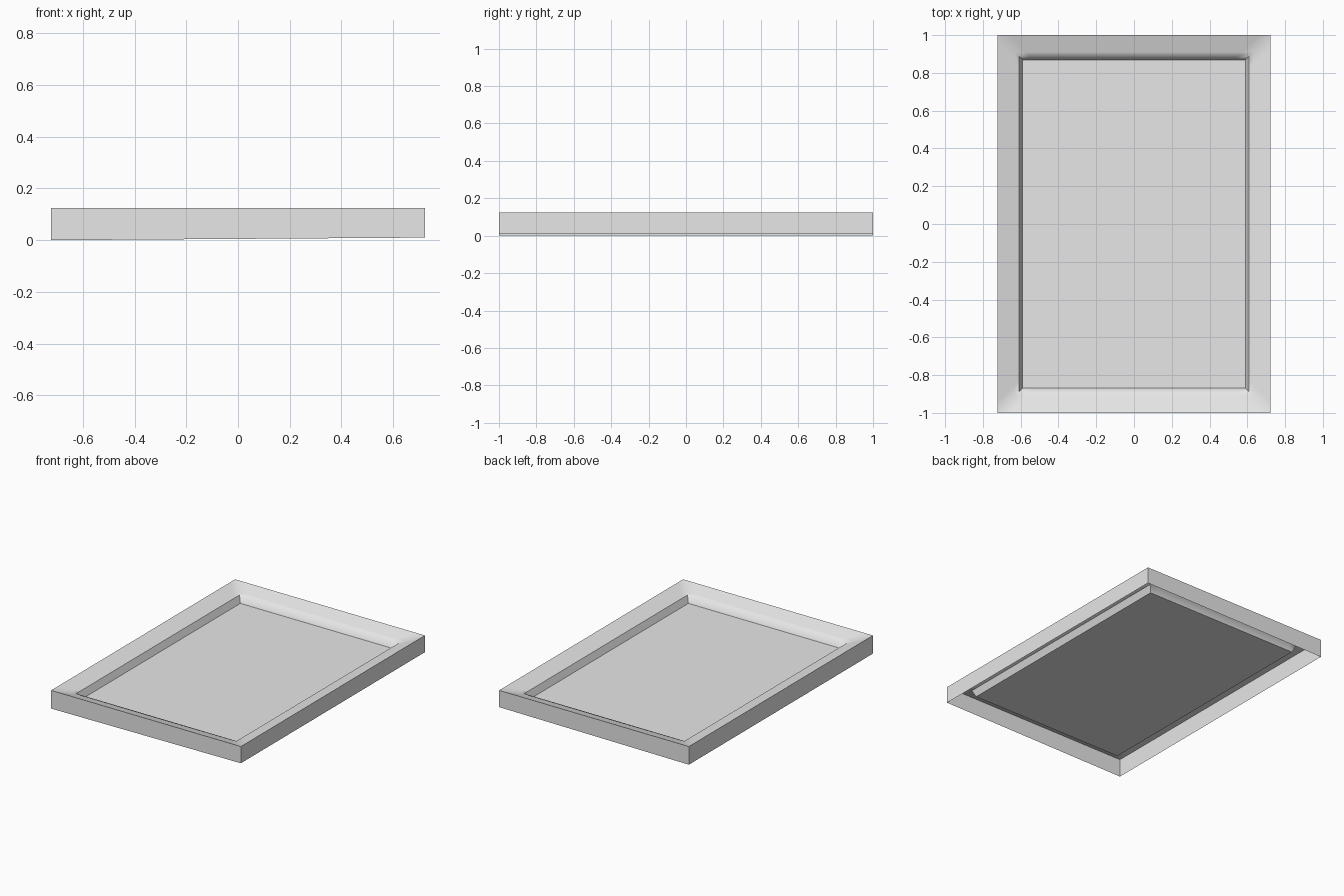
import bpy, bmesh

cube = bpy.data.objects.get("Cube")
if cube:
    bpy.data.objects.remove(cube, do_unlink=True)

# Single plain grey finish
grey = bpy.data.materials.new("plain_grey")
grey.use_nodes = True
colour = (0.8, 0.8, 0.8, 1)
grey.diffuse_color = colour
grey.node_tree.nodes["Principled BSDF"].inputs["Base Color"].default_value = colour

HALF_X, HALF_Y = 0.722, 1.0
SUPPORT = 0.06      # points beside each corner keep the blended mitre narrow


def ring(bm, inset, height):
    """Rectangular loop with a support point on either side of each corner."""
    w, h = HALF_X - inset, HALF_Y - inset
    a, b = w - SUPPORT, h - SUPPORT
    points = [(-a, -h), (a, -h), (w, -h), (w, -b), (w, b), (w, h),
              (a, h), (-a, h), (-w, h), (-w, b), (-w, -b), (-w, -h)]
    return [bm.verts.new((x, y, height)) for x, y in points]


def finish(name, bm):
    mesh = bpy.data.meshes.new(name)
    bm.to_mesh(mesh)
    bm.free()
    mesh.materials.append(grey)
    obj = bpy.data.objects.new(name, mesh)
    bpy.context.collection.objects.link(obj)


# Hollow frame: outer wall, sloping rim and steep inner lip
bm = bmesh.new()
profile = [(0, 0), (0, 0.125), (0.09, 0.097), (0.112, 0.09), (0.132, 0.045)]
rings = [ring(bm, inset, z) for inset, z in profile]
for level, (low, high) in enumerate(zip(rings, rings[1:])):
    for i in range(len(low)):
        j = (i + 1) % len(low)
        face = bm.faces.new((low[i], low[j], high[j], high[i]))
        face.smooth = level > 0

# The wall's lower edge rises very slightly across the width
for v in rings[0]:
    v.co.z = 0.01 * (v.co.x + HALF_X) / (2 * HALF_X)

# Crisp outer corners, lip corners and long lip edges; soft rim elsewhere
bm.normal_update()
for edge in bm.edges:
    ends = set(edge.verts)
    on_top = ends <= set(rings[1])
    on_lip = ends <= set(rings[3])
    long_side = abs(edge.verts[0].co.x - edge.verts[1].co.x) < 0.001
    lip_corner = (ends & set(rings[3]) and ends & set(rings[4])
                  and all(abs(v.co.x) > 0.58 and abs(v.co.y) > 0.86 for v in ends))
    if on_top or (on_lip and long_side) or lip_corner:
        edge.smooth = False
finish("frame", bm)

# Flat panel closing the opening
bm = bmesh.new()
inset, height = profile[-1]
bm.faces.new(ring(bm, inset, height))
finish("panel", bm)
